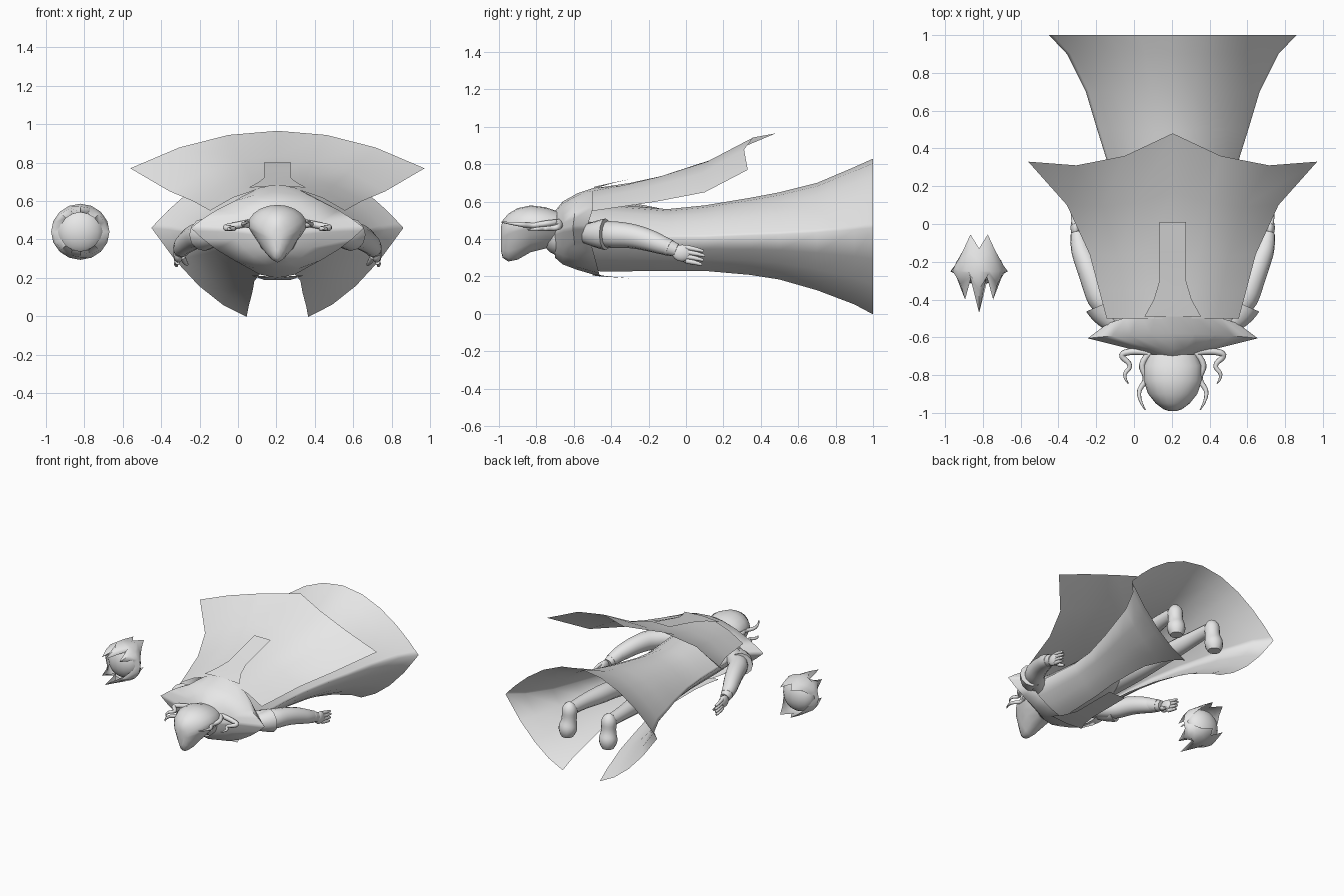
import bpy, bmesh, math

if "Cube" in bpy.data.objects:
    bpy.data.objects.remove(bpy.data.objects["Cube"])

CX = 0.205  # the figure's symmetry plane
mat = bpy.data.materials.new("pale_grey")
mat.diffuse_color = (0.8, 0.8, 0.8, 1)
mat.use_nodes = True
mat.node_tree.nodes["Principled BSDF"].inputs["Base Color"].default_value = mat.diffuse_color


def finish(obj, angle=45):
    obj.data.materials.clear()
    obj.data.materials.append(mat)
    bpy.ops.object.select_all(action='DESELECT')
    obj.select_set(True)
    bpy.context.view_layer.objects.active = obj
    bpy.ops.object.shade_smooth_by_angle(angle=math.radians(angle))
    return obj


def loft(name, rings, closed=True, caps=False, angle=45):
    """Skin a list of equally long point rings."""
    bm = bmesh.new()
    rows = [[bm.verts.new((p[0] + CX, p[1], p[2])) for p in r] for r in rings]
    n = len(rows[0])
    for a, b in zip(rows, rows[1:]):
        for j in range(n if closed else n - 1):
            k = (j + 1) % n
            bm.faces.new((a[j], a[k], b[k], b[j]))
    if caps:
        bm.faces.new(rows[0])
        bm.faces.new(rows[-1])
    bmesh.ops.remove_doubles(bm, verts=bm.verts, dist=1e-5)
    bmesh.ops.recalc_face_normals(bm, faces=bm.faces)
    me = bpy.data.meshes.new(name)
    bm.to_mesh(me)
    bm.free()
    obj = bpy.data.objects.new(name, me)
    bpy.context.collection.objects.link(obj)
    return finish(obj, angle)


def lens(x, rx, zc, top, bottom, upper):
    """Height on a pointed oval section with half width rx."""
    f = max(0, 1 - (x / rx) ** 2)
    return zc + ((top if upper else bottom) - zc) * f


def tube(name, pts, res=4):
    """Smooth tapered tube; pts are (x, y, z, radius)."""
    cu = bpy.data.curves.new(name, 'CURVE')
    cu.dimensions = '3D'
    cu.bevel_depth = 1
    cu.bevel_resolution = res
    cu.use_fill_caps = True
    sp = cu.splines.new('NURBS')
    sp.points.add(len(pts) - 1)
    for p, (x, y, z, r) in zip(sp.points, pts):
        p.co = (x + CX, y, z, 1)
        p.radius = r
    sp.use_endpoint_u = True
    sp.order_u = 3
    sp.resolution_u = 4
    tmp = bpy.data.objects.new(name + "_curve", cu)
    bpy.context.collection.objects.link(tmp)
    bpy.context.view_layer.update()
    dg = bpy.context.evaluated_depsgraph_get()
    me = bpy.data.meshes.new_from_object(tmp.evaluated_get(dg))
    bpy.data.objects.remove(tmp)
    obj = bpy.data.objects.new(name, me)
    bpy.context.collection.objects.link(obj)
    return finish(obj, 60)


def ball(name, c, s):
    bpy.ops.mesh.primitive_uv_sphere_add(segments=16, ring_count=10, radius=1,
                                         location=(c[0] + CX, c[1], c[2]))
    o = bpy.context.object
    o.name = name
    o.scale = s
    return finish(o, 60)


# Head: rounded skull narrowing to a pointed chin
rings = []
for y, rx, zc, top, bot in [(-.69, .13, .47, .55, .36), (-.75, .155, .47, .57, .35),
                            (-.83, .155, .47, .58, .33), (-.9, .13, .46, .565, .29),
                            (-.95, .09, .44, .535, .28), (-.98, .05, .42, .5, .3),
                            (-.99, .02, .42, .46, .34)]:
    ring = []
    for i in range(20):
        a = math.tau * i / 20
        x, s = rx * math.cos(a), math.sin(a)
        z = zc + (top - zc) * s if s >= 0 else lens(x, rx, zc, top, bot, False)
        ring.append((x, y, z))
    rings.append(ring)
loft("head", rings, caps=True, angle=60)
ball("neck", (0, -.67, .42), (.11, .1, .11))
ball("torso", (0, -.3, .4), (.17, .4, .14))

# Shoulder mantle: pointed oval rings spreading from the neck
rings = []
for rx, top, bot, zc, yc, ytip in [(.11, .55, .3, .43, -.70, -.70), (.25, .6, .265, .45, -.66, -.655),
                                   (.45, .645, .235, .46, -.58, -.605), (.35, .685, .2, .46, -.46, -.53)]:
    ring = []
    for i in range(24):
        a = math.tau * i / 24
        x = rx * math.cos(a)
        ring.append((x, yc + (ytip - yc) * (x / rx) ** 2, lens(x, rx, zc, top, bot, i <= 12)))
    rings.append(ring)
loft("mantle", rings, angle=80)

# Long tabs hanging from the mantle, back and chest, bent to its curve
for name, bend, rows in [("back_tab", -.6, [(.15, -.49, .68), (.1, -.4, .7), (.07, -.3, .72),
                                            (.07, -.15, .76), (.07, .01, .8)]),
                         ("chest_tab", .6, [(.14, -.5, .205), (.1, -.42, .198), (.07, -.3, .19), (.07, .06, .19)])]:
    loft(name, [[(-w, y, z + bend * (w * w - .0049)), (0, y, z), (w, y, z + bend * (w * w - .0049))]
                for w, y, z in rows], closed=False)

# Robe skirt: flaring pointed oval, split along the underside
rings = []
for y, rx, top, bot, zc, slit in [(-.57, .3, .6, .235, .44, .04), (-.45, .28, .59, .22, .425, .05),
                                  (-.1, .27, .56, .22, .41, .06),
                                  (.1, .29, .58, .215, .41, .08), (.34, .35, .62, .19, .42, .1),
                                  (.5, .4, .65, .16, .425, .12), (.7, .46, .7, .1, .435, .13),
                                  (.9, .56, .785, .02, .45, .15), (1, .655, .83, -.032, .46, .16)]:
    low = [slit + (rx - slit) * t for t in (0, .25, .5, .75)]
    up = [rx * math.cos(math.pi * i / 12) for i in range(13)]
    rings.append([(x, y, lens(x, rx, zc, top, bot, False)) for x in low]
                 + [(x, y, lens(x, rx, zc, top, bot, True)) for x in up]
                 + [(-x, y, lens(x, rx, zc, top, bot, False)) for x in reversed(low)])
loft("robe_skirt", rings, closed=False, angle=170)

# Cape: arched sheet with a pointed trailing edge
g = (0, .8, 1.13, 1)
rows = []
for yc, zc, eu, ey, ez in [(-.5, .67, .35, -.5, .55), (-.3, .70, .39, -.35, .572), (-.07, .75, .44, -.16, .6),
                           (.17, .835, .56, .1, .65), (.48, .965, .765, .33, .77)]:
    rows.append([(eu * k / 3, yc + (ey - yc) * g[abs(k)], zc + (ez - zc) * (k / 3) ** 2)
                 for k in range(-3, 4)])
loft("cape", rows, closed=False)

for side, tag in ((1, "left"), (-1, "right")):
    m = lambda pts: [(side * p[0],) + tuple(p[1:]) for p in pts]
    # Arms swept back, with a sleeve and an open hand
    tube(tag + "_arm", m([(.24, -.52, .43, .06), (.37, -.43, .425, .075), (.42, -.3, .42, .066),
                          (.46, -.2, .395, .06), (.495, -.12, .365, .05), (.505, -.05, .34, .036)]))
    tube(tag + "_cuff", m([(.475, -.16, .382, .052), (.5, -.085, .352, .045)]))
    tube(tag + "_sleeve_cap", m([(.26, -.56, .43, .04), (.35, -.5, .425, .07), (.38, -.43, .425, .085)]))
    ball(tag + "_palm", (side * .515, -.02, .325), (.026, .055, .045))
    for f in range(4):
        z = .355 - .024 * f
        tube(tag + "_finger", m([(.52, .0, z, .014), (.53, .05, z - .008, .013),
                                 (.525, .1 - .008 * abs(f - 1), z - .02, .008)]), 2)
    tube(tag + "_thumb", m([(.495, -.04, .31, .016), (.48, .0, .28, .014), (.47, .04, .27, .008)]), 2)
    # Legs with hanging feet
    tube(tag + "_leg", m([(.09, -.1, .4, .09), (.11, .15, .4, .085), (.14, .4, .41, .064),
                          (.15, .55, .42, .066), (.17, .75, .43, .05), (.17, .89, .43, .045)]))
    tube(tag + "_foot", m([(.17, .88, .475, .025), (.17, .9, .455, .06), (.17, .905, .36, .05),
                           (.175, .92, .28, .075), (.175, .92, .235, .045)]))
    # Wavy strands beside the face
    tube(tag + "_inner_strand", m([(.12, -.68, .49, .016), (.18, -.74, .485, .017), (.13, -.82, .47, .015),
                                   (.2, -.9, .48, .012), (.145, -.985, .49, .003)]), 2)
    tube(tag + "_outer_strand", m([(.13, -.68, .49, .018), (.2, -.67, .475, .018), (.29, -.69, .46, .017),
                                   (.21, -.75, .455, .013), (.27, -.8, .455, .011), (.235, -.845, .45, .003)]), 2)

# Floating flame ball: spikes grouped above and below, plain at the sides
sx, sz = -.82 - CX, .44
front = (-.27, -.275, -.4, -.275, -.47)  # quarter-turn profile, side to top
back = (-.235, -.19, -.14, -.055, -.13)
rings = []
for kind in range(5):
    ring = []
    for i in range(16):
        a = math.tau * i / 16
        q = i % 8
        q = min(q, 8 - q)
        f, b = front[q], back[q]
        y, r = [(f, .105), (-.25 + (f + .25) * .45, .138), (-.25, .152),
                (-.25 + (b + .25) * .5, .14), (b, .12)][kind]
        ring.append((sx + r * math.cos(a), y, sz + .96 * r * math.sin(a)))
    rings.append(ring)
loft("flame_shell", rings, angle=60)
ball("flame_core", (sx, -.23, sz), (.128, .09, .126))
